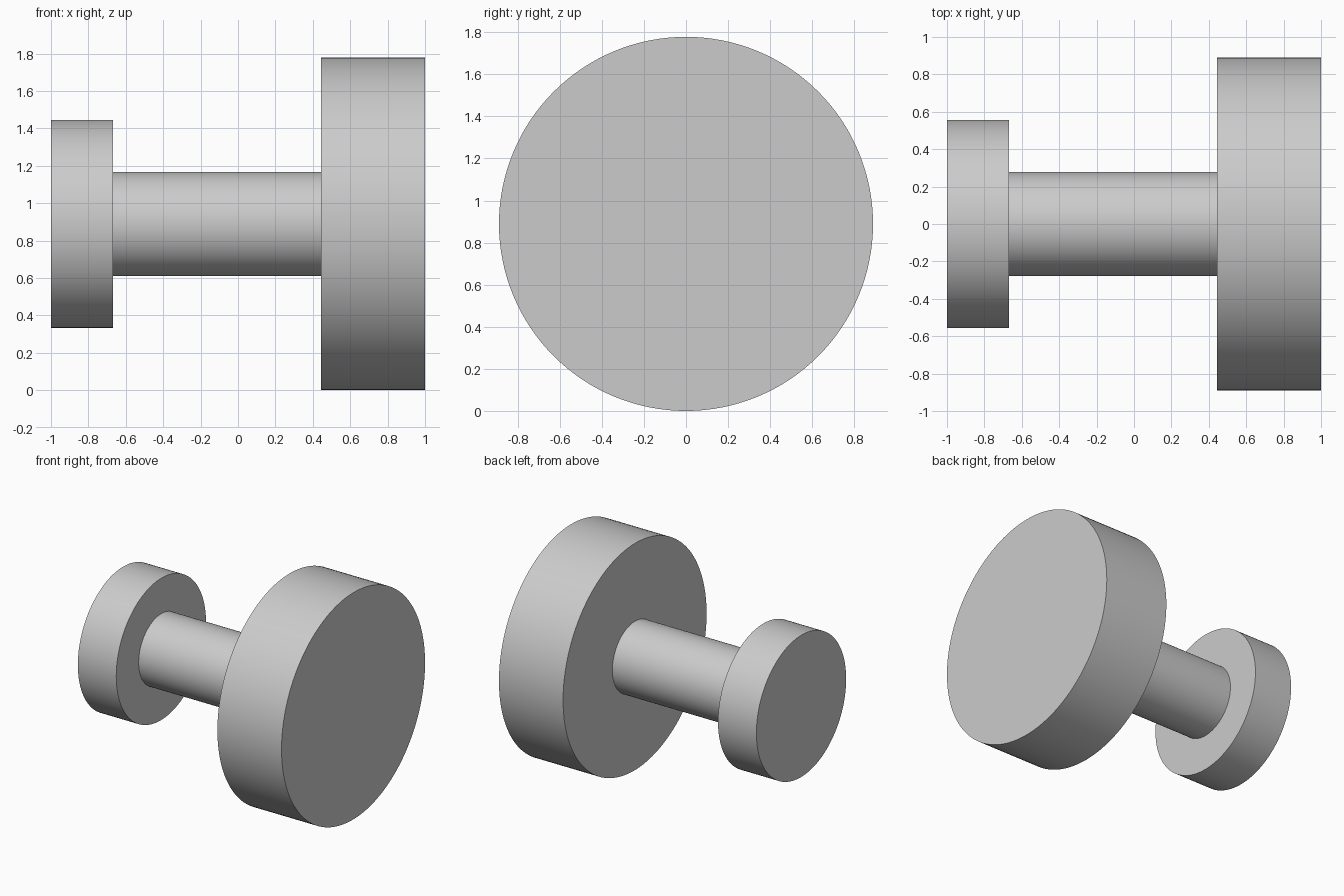
import bpy
import math

default = bpy.data.objects.get("Cube")
if default:
    bpy.data.objects.remove(default, do_unlink=True)

# Plain grey finish shared by every part
GREY = (0.6, 0.6, 0.6, 1.0)
grey = bpy.data.materials.new("plain_grey")
grey.use_nodes = True
grey.diffuse_color = GREY
grey.node_tree.nodes["Principled BSDF"].inputs["Base Color"].default_value = GREY

AXIS_Z = 0.889


def turned_part(name, x_start, x_end, radius, caps="NGON"):
    """Smooth cylinder lying along x between two stations."""
    bpy.ops.mesh.primitive_cylinder_add(
        vertices=128, radius=radius, depth=x_end - x_start, end_fill_type=caps,
        location=((x_start + x_end) / 2, 0, AXIS_Z), rotation=(0, math.pi / 2, 0))
    part = bpy.context.object
    part.name = name
    part.data.name = name
    part.data.materials.append(grey)
    bpy.ops.object.shade_smooth_by_angle(angle=math.radians(30))
    return part


# Small disc, open-ended shaft joining the discs, large disc
turned_part("small_disc", -1.0, -0.667, 0.556)
turned_part("shaft", -0.667, 0.444, 0.278, caps="NOTHING")
turned_part("large_disc", 0.444, 1.0, 0.889)
